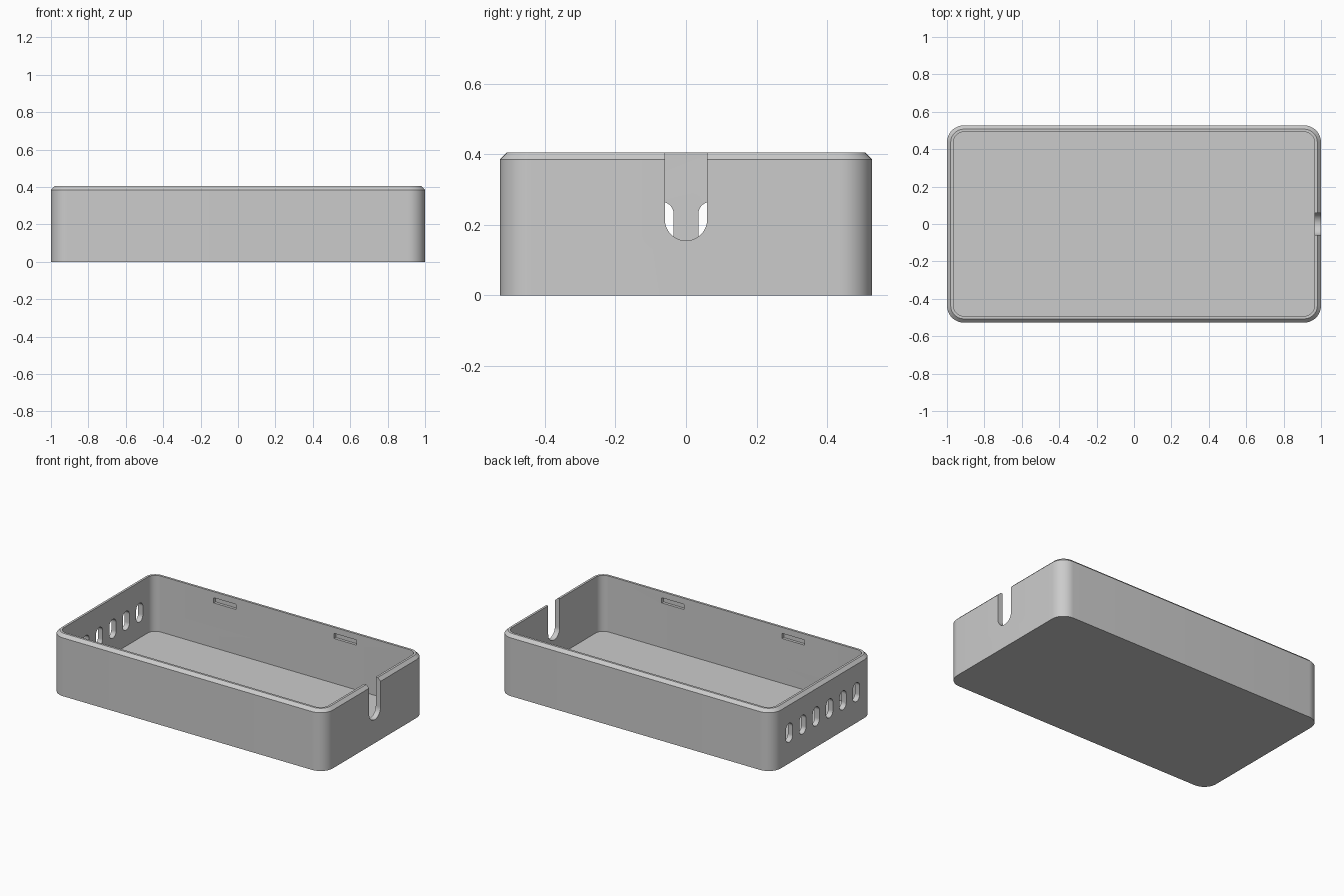
import bpy, bmesh
from math import pi, cos, sin, radians

cube = bpy.data.objects.get("Cube")
if cube:
    bpy.data.objects.remove(cube, do_unlink=True)

# Main dimensions
HX, HY, TOP = 1.0, 0.527, 0.405
CORNER, WALL, CHAMFER, FLOOR = 0.09, 0.035, 0.02, 0.035

grey = bpy.data.materials.new("plain grey")
grey.use_nodes = True
grey.diffuse_color = (0.6, 0.6, 0.6, 1)
grey.node_tree.nodes["Principled BSDF"].inputs["Base Color"].default_value = (0.6, 0.6, 0.6, 1)


def rounded_rect(hx, hy, r, steps=12):
    """Counter-clockwise outline of a rounded rectangle."""
    pts = []
    for i, (sx, sy) in enumerate([(1, 1), (-1, 1), (-1, -1), (1, -1)]):
        for k in range(steps + 1):
            a = (i + k / steps) * pi / 2
            pts.append((sx * (hx - r) + r * cos(a), sy * (hy - r) + r * sin(a)))
    return pts


def loft(name, rings):
    """Skin a stack of equal-length rings and cap both ends."""
    bm = bmesh.new()
    loops = [[bm.verts.new(p) for p in ring] for ring in rings]
    for lo, hi in zip(loops, loops[1:]):
        for i in range(len(lo)):
            j = (i + 1) % len(lo)
            bm.faces.new((lo[i], lo[j], hi[j], hi[i]))
    bm.faces.new(loops[0][::-1])
    bm.faces.new(loops[-1])
    bmesh.ops.recalc_face_normals(bm, faces=bm.faces)
    mesh = bpy.data.meshes.new(name)
    bm.to_mesh(mesh)
    bm.free()
    mesh.materials.append(grey)
    obj = bpy.data.objects.new(name, mesh)
    bpy.context.collection.objects.link(obj)
    return obj


def upright_slot(name, x, y, z0, z1, r, depth):
    """Stadium-shaped cutter running along x."""
    outline = rounded_rect(r, (z1 - z0) / 2, r * 0.999)
    mid = (z0 + z1) / 2
    return loft(name, [[(x + s * depth, y + u, mid + v) for u, v in outline] for s in (-1, 1)])


def block(name, x, y, z, hx, hy, hz):
    corners = [(-hx, -hy), (hx, -hy), (hx, hy), (-hx, hy)]
    return loft(name, [[(x + u, y + v, z + w) for u, v in corners] for w in (-hz, hz)])


# Tray: outside wall, chamfered rim, inside wall and floor in one skin
profile = [(0, 0), (0, TOP - CHAMFER), (CHAMFER, TOP), (WALL, TOP), (WALL, FLOOR)]
tray = loft("tray", [[(x, y, z) for x, y in rounded_rect(HX - d, HY - d, CORNER - d)]
                     for d, z in profile])

# Cable notch in the left wall, open at the rim
cutters = [upright_slot("notch_cutter", HX, 0, 0.155, 0.6, 0.06, 0.1)]

# Row of six vent holes in the right wall
for i in range(6):
    cutters.append(upright_slot("vent_cutter", -HX, (i - 2.5) * 0.14, 0.14, 0.265, 0.035, 0.1))

# Blind clip recesses inside the long walls
for sx in (-1, 1):
    for sy in (-1, 1):
        cutters.append(block("clip_cutter", sx * 0.44, sy * (HY - WALL), 0.348, 0.082, 0.018, 0.017))

bpy.context.view_layer.objects.active = tray
tray.select_set(True)
for cutter in cutters:
    mod = tray.modifiers.new(cutter.name, "BOOLEAN")
    mod.operation = "DIFFERENCE"
    mod.solver = "EXACT"
    mod.object = cutter
    bpy.ops.object.modifier_apply(modifier=mod.name)
    bpy.data.objects.remove(cutter, do_unlink=True)

bpy.ops.object.shade_smooth_by_angle(angle=radians(30))
